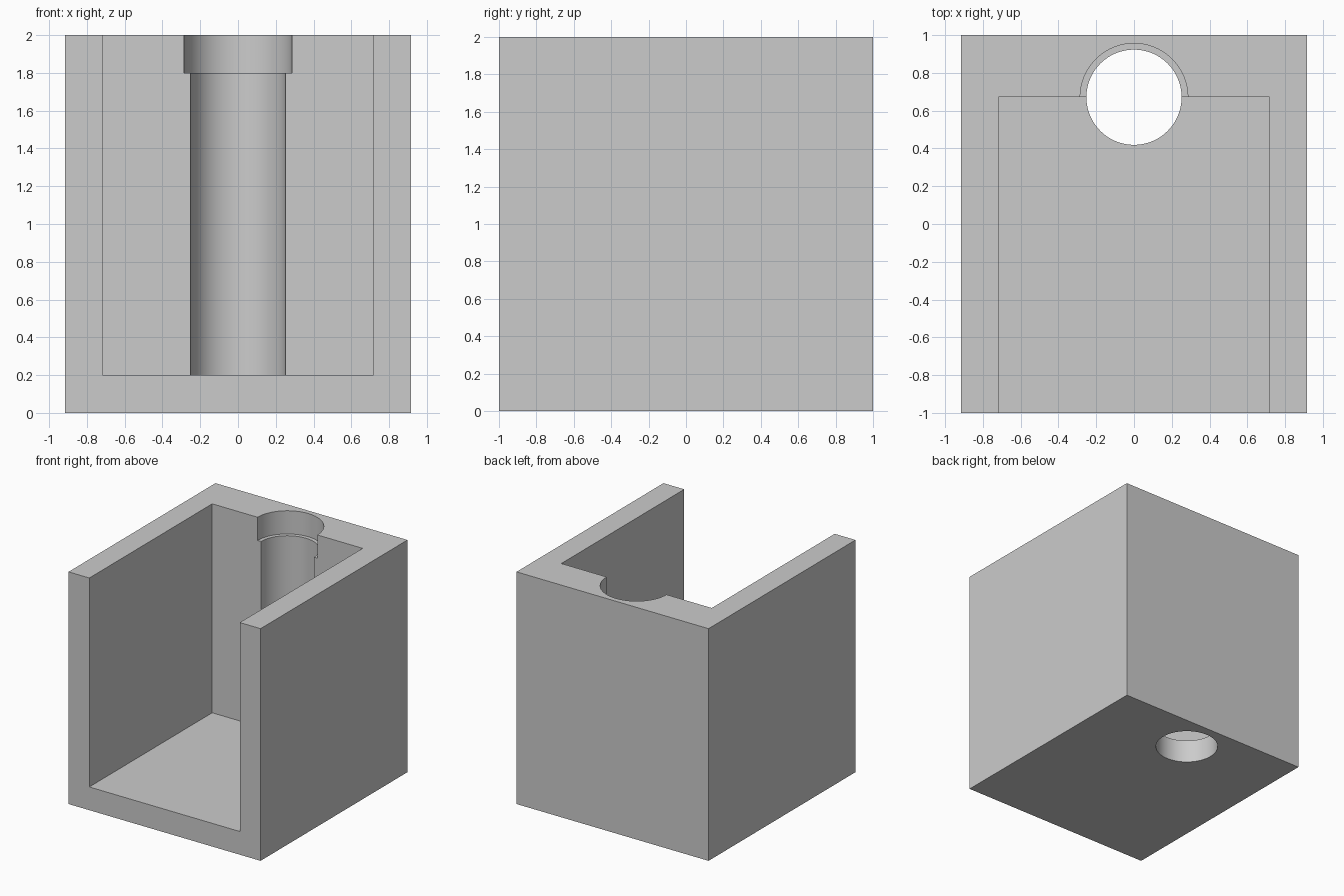
import bpy
import bmesh
import math
from mathutils import Matrix, Vector

default = bpy.data.objects.get("Cube")
if default:
    bpy.data.objects.remove(default, do_unlink=True)

WIDTH, DEPTH, HEIGHT = 1.83, 2.0, 2.0
FLOOR = 0.2
POCKET_HALF = 0.717
WALL_Y = 0.673      # inner face of the back wall
BORE_Y = 0.671      # bore axis
OVER = 0.2          # cutter overshoot

grey = bpy.data.materials.new("light_grey")
grey.use_nodes = True
grey.diffuse_color = (0.6, 0.6, 0.6, 1)
grey.node_tree.nodes["Principled BSDF"].inputs["Base Color"].default_value = (0.6, 0.6, 0.6, 1)


def finish(name, bm):
    mesh = bpy.data.meshes.new(name)
    bm.to_mesh(mesh)
    bm.free()
    mesh.materials.append(grey)
    obj = bpy.data.objects.new(name, mesh)
    bpy.context.collection.objects.link(obj)
    return obj


def box(name, low, high):
    low, high = Vector(low), Vector(high)
    bm = bmesh.new()
    bmesh.ops.create_cube(bm, size=1, matrix=Matrix.Translation((low + high) / 2)
                          @ Matrix.Diagonal((high - low).to_4d()))
    return finish(name, bm)


def cylinder(name, radius, bottom, top):
    bm = bmesh.new()
    bmesh.ops.create_cone(bm, cap_ends=True, segments=96, radius1=radius, radius2=radius,
                          depth=top - bottom,
                          matrix=Matrix.Translation((0, BORE_Y, (bottom + top) / 2)))
    return finish(name, bm)


# Solid block
block = box("open_block", (-WIDTH / 2, -DEPTH / 2, 0), (WIDTH / 2, DEPTH / 2, HEIGHT))

# Open-front pocket, through bore and wider counterbore at the top
cutters = [
    box("pocket_cutter", (-POCKET_HALF, -DEPTH / 2 - OVER, FLOOR),
        (POCKET_HALF, WALL_Y, HEIGHT + OVER)),
    cylinder("bore_cutter", 0.252, -OVER, HEIGHT + OVER),
    cylinder("counterbore_cutter", 0.285, 1.8, HEIGHT + OVER),
]

bpy.ops.object.select_all(action="DESELECT")
bpy.context.view_layer.objects.active = block
block.select_set(True)
for cutter in cutters:
    cutter.hide_render = True
    mod = block.modifiers.new(cutter.name, "BOOLEAN")
    mod.operation = "DIFFERENCE"
    mod.solver = "EXACT"
    mod.object = cutter
    bpy.ops.object.modifier_apply(modifier=mod.name)
    bpy.data.objects.remove(cutter, do_unlink=True)

# Smooth bore walls, sharp block edges
bpy.ops.object.shade_smooth_by_angle(angle=math.radians(30))
